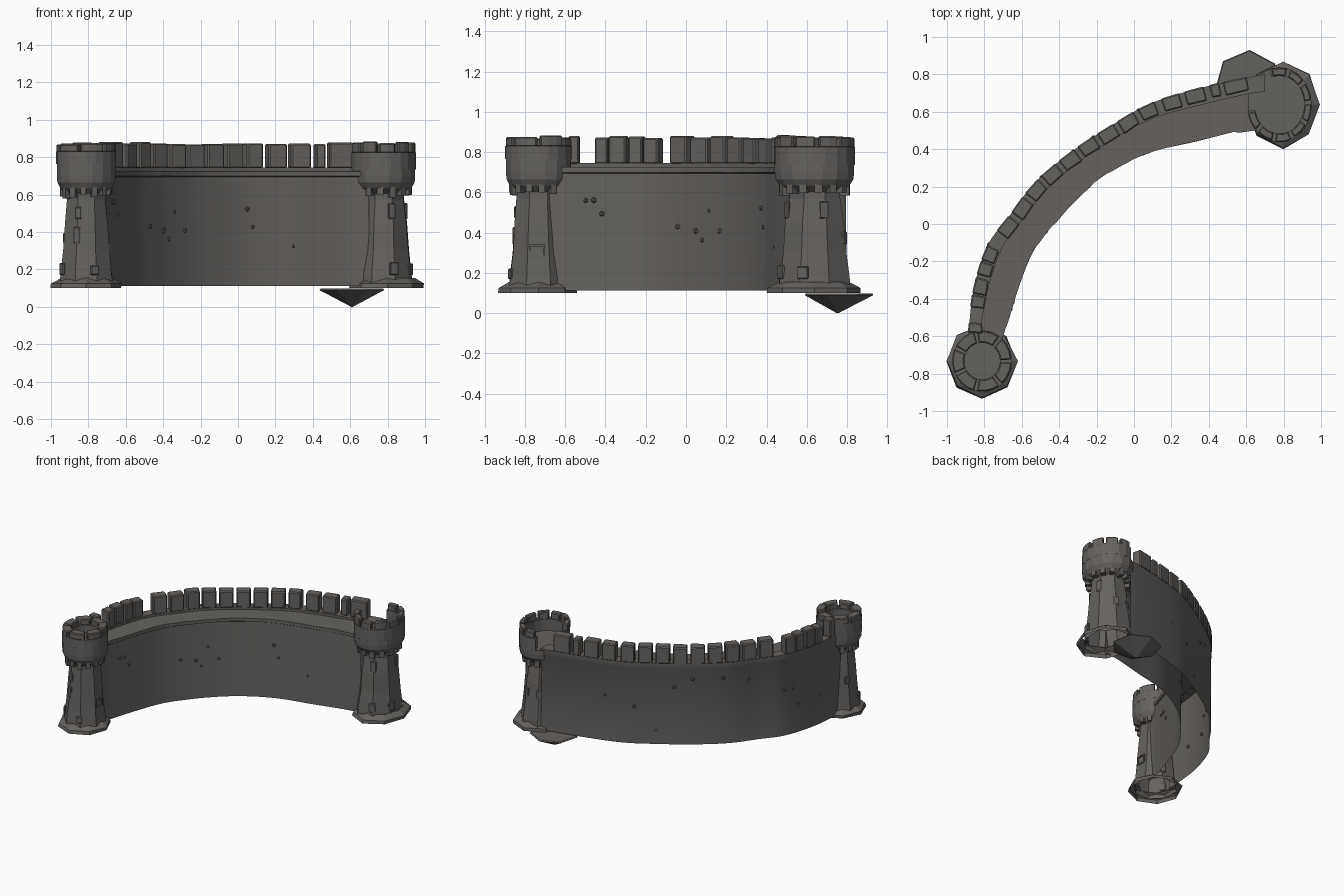
import bpy, bmesh, math, random
from mathutils import Vector

if "Cube" in bpy.data.objects:
    bpy.data.objects.remove(bpy.data.objects["Cube"])

random.seed(4)
stone = bpy.data.materials.new("dark grey stone")
stone.diffuse_color = (0.13, 0.122, 0.114, 1)
stone.use_nodes = True
stone.node_tree.nodes["Principled BSDF"].inputs["Base Color"].default_value = stone.diffuse_color


def make(name, bm, bevel=0.0):
    bmesh.ops.recalc_face_normals(bm, faces=bm.faces)
    me = bpy.data.meshes.new(name)
    bm.to_mesh(me)
    bm.free()
    me.materials.append(stone)
    ob = bpy.data.objects.new(name, me)
    bpy.context.collection.objects.link(ob)
    if bevel:
        m = ob.modifiers.new("worn_edges", 'BEVEL')
        m.width, m.segments = bevel, 1
    return ob


def skin(bm, rings, close_ring=True, caps=(True, True)):
    """Join point rings into a surface."""
    vs = [[bm.verts.new(p) for p in r] for r in rings]
    n = len(vs[0])
    for a, b in zip(vs, vs[1:]):
        for i in range(n if close_ring else n - 1):
            j = (i + 1) % n
            bm.faces.new((a[i], a[j], b[j], b[i]))
    if caps[0]:
        bm.faces.new(vs[0][::-1])
    if caps[1]:
        bm.faces.new(vs[-1])


# Curved paths of the wall: outer face and inner walkway edge
OUTER = [(-.885, -.66), (-.884, -.578), (-.856, -.342), (-.78, -.11), (-.664, .046), (-.529, .222),
         (-.329, .390), (-.108, .534), (.098, .648), (.358, .728), (.61, .784), (.70, .80)]
INNER = [(-.71, -.68), (-.695, -.60), (-.625, -.38), (-.54, -.16), (-.42, .01), (-.33, .11),
         (-.215, .215), (-.06, .315), (.11, .385), (.33, .435), (.567, .495), (.70, .51)]


def dense(pts, k=6):
    """Smooth path through the points."""
    p = [Vector(q) for q in pts]
    p = [2 * p[0] - p[1]] + p + [2 * p[-1] - p[-2]]
    out = []
    for i in range(1, len(p) - 2):
        a, b, c, d = p[i - 1:i + 3]
        for s in range(k):
            t = s / k
            out.append(.5 * (2 * b + (c - a) * t + (2 * a - 5 * b + 4 * c - d) * t * t
                             + (3 * b - a - 3 * c + d) * t ** 3))
    return out + [p[-2]]


outer, inner = dense(OUTER), dense(INNER)

# Wall as a hollow shell, open underneath: outer face, curb, walkway, ledge, inner face
SHELL = [(.01, .112), (.02, .69), (0, .70), (0, .745), (.32, .745), (.32, .727),
         (1, .725), (1, .70), (.95, .695), (.98, .112)]
bm = bmesh.new()
rings = []
for k, (o, i) in enumerate(zip(outer, inner)):
    if k % 4 == 0:
        chip = random.uniform(-.03, .03)
    ring = []
    for f, z in SHELL:
        p = o.lerp(i, f + (chip if f == 1 else 0))
        ring.append((p.x, p.y, z))
    rings.append(ring)
skin(bm, rings, False, (False, False))
wall = make("wall", bm)
wall.data.polygons.foreach_set("use_smooth", [True] * len(wall.data.polygons))
wall.data.set_sharp_from_angle(angle=math.radians(30))

# Merlons along the outer edge, placed by distance along the path
cum = [0.0]
for a, b in zip(outer, outer[1:]):
    cum.append(cum[-1] + (b - a).length)


def at(s):
    for k in range(len(cum) - 1):
        if s <= cum[k + 1] or k == len(cum) - 2:
            t = (s - cum[k]) / (cum[k + 1] - cum[k])
            return outer[k].lerp(outer[k + 1], t), (outer[k + 1] - outer[k]).normalized()


spans = [(0, .055), (.135, .205), (.21, .30), (.315, .39), (.395, .48)]
spans += [(.572 + .125 * i, .572 + .125 * i + .104) for i in range(8)]
spans += [(1.575, 1.675), (1.712, 1.815), (1.84, 1.95), (1.98, 2.035), (2.055, 2.185)]
for s0, s1 in spans:
    bm = bmesh.new()
    rings = []
    top = random.uniform(.868, .882)
    for s in (s0, s1):
        p, d = at(s + .08)
        n = Vector((d.y, -d.x))
        q = p + n * random.uniform(.066, .076)
        e = p - n * .004
        rings.append([(e.x, e.y, .742), (q.x, q.y, .742), (q.x, q.y, top), (e.x, e.y, top)])
    skin(bm, rings)
    make("merlon", bm, .007)


def lathe(name, c, profile, sides, sx=1, sy=1, caps=(False, True), jitter=0.0, turn=0.5):
    bm = bmesh.new()
    rings = []
    for r, z in profile:
        ring = []
        for i in range(sides):
            a = 2 * math.pi * (i + turn) / sides
            rr = r + random.uniform(-jitter, jitter)
            ring.append((c[0] + sx * rr * math.cos(a), c[1] + sy * rr * math.sin(a), z))
        rings.append(ring)
    skin(bm, rings, caps=caps)
    return make(name, bm)


def sector(name, c, r0, r1, a0, a1, z0, z1, sx, sy, bevel=.006):
    """Curved block between two radii and two angles."""
    bm = bmesh.new()
    rings = []
    n = max(2, round((a1 - a0) / 18))
    for k in range(n + 1):
        a = math.radians(a0 + (a1 - a0) * k / n)
        x, y = math.cos(a) * sx, math.sin(a) * sy
        rings.append([(c[0] + r * x, c[1] + r * y, z)
                      for r, z in ((r0, z0), (r1, z0), (r1, z1), (r0, z1))])
    skin(bm, rings)
    make(name, bm, bevel)


def tower(side, c, base, foot, mid, neck, crown, hole, floor, notch, sx, sy, a0, a1, count, shift):
    # Ragged foot, tapering eight-sided shaft, flared crown with a sunken floor
    lathe(side + "_tower_foot", (c[0] + shift, c[1]),
          [(base, .10), (base * .98, .125), (foot * .87, .155)], 8, sx, sy, (False, False), .008, 0)
    lathe(side + "_tower_shaft", c, [(foot, .115), (foot * .97, .17), (mid, .3), (mid * .92, .45),
                                     (neck, .57), (neck, .61)], 8, sx, sy, (False, False), .003)
    lathe(side + "_tower_crown", c, [(neck, .605), (crown * .88, .635), (crown * .98, .665),
                                     (crown, .70), (crown, floor)], 16, sx, sy, (False, True))
    # Low parapet ring and its merlons
    sector(side + "_tower_parapet", c, hole, crown, a0, a1, floor, notch, sx, sy, 0)
    step = (a1 - a0) / count
    for i in range(count):
        sector(side + "_tower_merlon", c, hole, crown * random.uniform(.98, 1.01), a0 + i * step + 3,
               a0 + (i + 1) * step - 3, notch - .004, random.uniform(.865, .885), sx, sy)
    # Corbels under the crown
    for i in range(14):
        a = i * 360 / 14
        sector(side + "_tower_corbel", c, neck * .93, crown * .88, a, a + 13,
               .59 + random.uniform(-.012, .012), .645, sx, sy, 0)
    # Raised corner stones up the shaft
    for i in range(8):
        for z, r in ((.17, foot * .96), (.34, mid * .97), (.47, mid * .9)):
            if random.random() < .35:
                a = (i + .5) * 45 + random.uniform(-4, 4)
                sector(side + "_tower_stone", c, r * .9, r * 1.01, a - 9, a + 9,
                       z, z + random.uniform(.05, .09), sx, sy, .005)


tower("left", (-.812, -.733), .188, .155, .133, .113, .160, .096, .765, .83, 1, 1.03,
      0, 360, 7, 0)
tower("right", (.778, .638), .215, .182, .158, .128, .188, .145, .735, .825, .92, 1.07,
      -170, 108, 8, .02)

# Small framed slit on the left tower, facing the right
for dy, dz, w, h in ((0, .335, .08, .010), (0, .275, .08, .010), (-.035, .305, .01, .07), (.035, .305, .01, .07)):
    bm = bmesh.new()
    bmesh.ops.create_cube(bm, size=1)
    bmesh.ops.scale(bm, vec=(.02, w, h), verts=bm.verts)
    bmesh.ops.translate(bm, vec=(-.69, -.74 + dy, dz), verts=bm.verts)
    make("window_frame", bm)

# Upturned rock under the right tower
lathe("foundation_rock", (.61, .753), [(.004, 0.0), (.178, .09), (.172, .098)], 7, 1, 1,
      (True, True), 0, 1.7)

# Small stones poking out of both wall faces
for k in range(22):
    i = random.randrange(8, len(outer) - 10)
    p = outer[i].lerp(inner[i], random.choice((.04, .94)))
    bm = bmesh.new()
    bmesh.ops.create_icosphere(bm, subdivisions=1, radius=random.uniform(.012, .018))
    bmesh.ops.translate(bm, vec=(p.x, p.y, random.uniform(.16, .66)), verts=bm.verts)
    make("wall_stone", bm)
